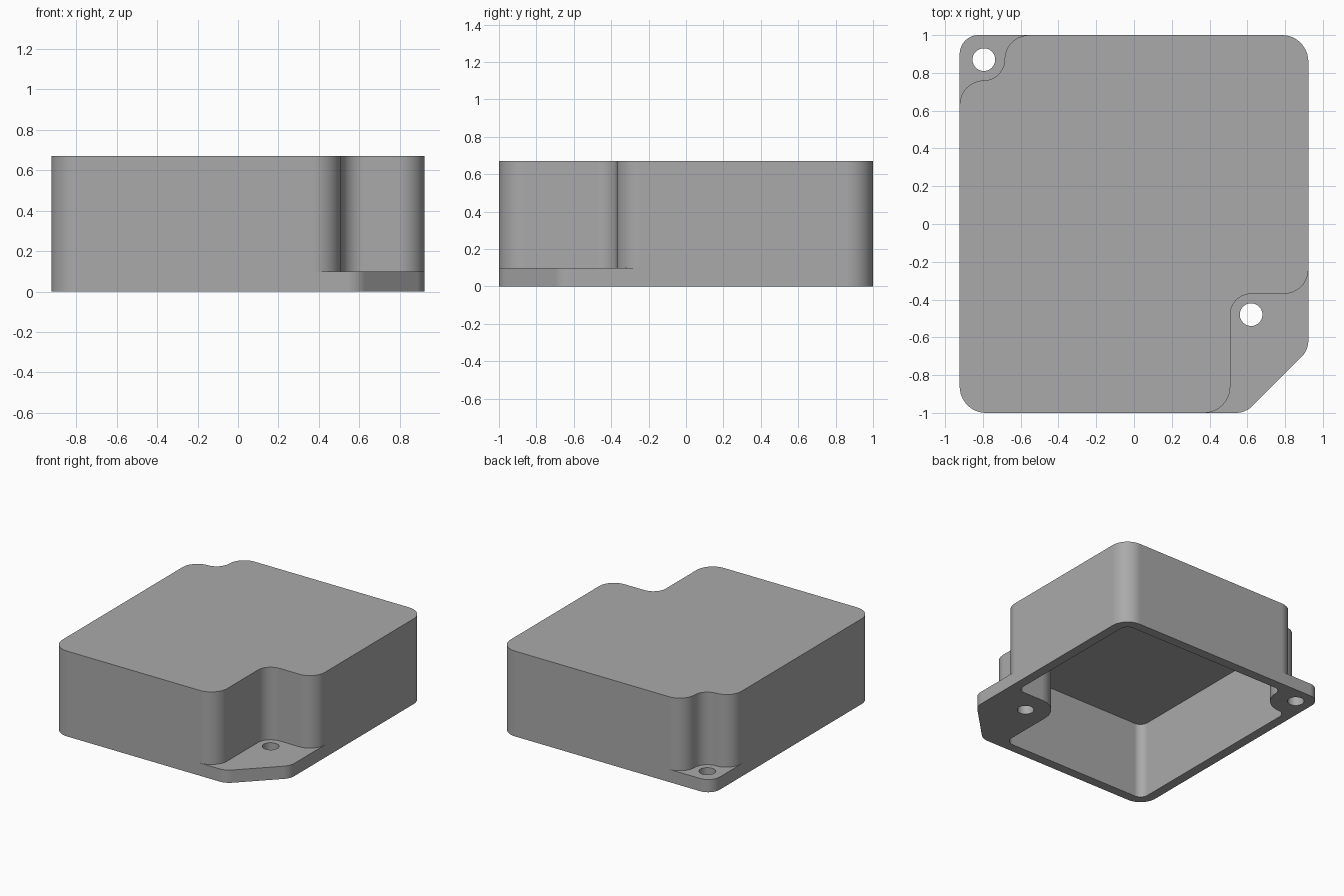
import bpy
import bmesh
import math
from mathutils import Vector

if "Cube" in bpy.data.objects:
    bpy.data.objects.remove(bpy.data.objects["Cube"])

W, L, H = 0.923, 1.0, 0.67      # half width, half length, height
FLANGE, WALL, ROOF = 0.10, 0.075, 0.065

grey = bpy.data.materials.new("plain grey")
grey.use_nodes = True
COLOR = (0.4, 0.4, 0.4, 1)
grey.diffuse_color = COLOR
grey.node_tree.nodes["Principled BSDF"].inputs["Base Color"].default_value = COLOR


def rounded(corners, segments=12):
    """Outline through (x, y, radius) corners, each rounded by an arc."""
    out = []
    for i, (x, y, r) in enumerate(corners):
        p = Vector((x, y))
        if r == 0:
            pts = [p]
        else:
            a = (Vector(corners[i - 1][:2]) - p).normalized()
            b = (Vector(corners[(i + 1) % len(corners)][:2]) - p).normalized()
            half = a.angle(b) / 2
            centre = p + (a + b).normalized() * (r / math.sin(half))
            start = p + a * (r / math.tan(half)) - centre
            end = p + b * (r / math.tan(half)) - centre
            sweep = math.atan2(start.cross(end), start.dot(end))
            pts = []
            for k in range(segments + 1):
                t = sweep * k / segments
                c, s = math.cos(t), math.sin(t)
                pts.append(centre + Vector((c * start.x - s * start.y,
                                            s * start.x + c * start.y)))
        out += [q for q in pts if not out or (q - out[-1]).length > 1e-4]
    return out


def prism(name, outline, z0, z1):
    bm = bmesh.new()
    face = bm.faces.new([bm.verts.new((p.x, p.y, z0)) for p in outline])
    top = bmesh.ops.extrude_face_region(bm, geom=[face])["geom"]
    bmesh.ops.translate(bm, vec=(0, 0, z1 - z0),
                        verts=[v for v in top if isinstance(v, bmesh.types.BMVert)])
    bmesh.ops.recalc_face_normals(bm, faces=bm.faces)
    mesh = bpy.data.meshes.new(name)
    bm.to_mesh(mesh)
    bm.free()
    mesh.materials.append(grey)
    ob = bpy.data.objects.new(name, mesh)
    bpy.context.collection.objects.link(ob)
    return ob


def inset(corners, d):
    """Move a counter-clockwise outline inward, keeping arcs concentric."""
    out = []
    for i, (x, y, r) in enumerate(corners):
        p = Vector((x, y))
        a = (p - Vector(corners[i - 1][:2])).normalized()
        b = (Vector(corners[(i + 1) % len(corners)][:2]) - p).normalized()
        n = Vector((-a.y - b.y, a.x + b.x)) * d
        out.append((x + n.x, y + n.y, r - d if a.cross(b) > 0 else r + d))
    return out


# Corners of the two screw recesses, running along the raised wall
FRONT = [(0.51, -L, 0.14), (0.51, -0.37, 0.11), (W, -0.37, 0.13)]
BACK = [(-0.685, L, 0.13), (-0.685, 0.76, 0.11), (-W, 0.76, 0.13)]

# Full footprint, with the chamfered front corner
housing = prism("housing", rounded([
    (-W, -L, 0.14), (0.59, -L, 0.12), (W, -0.667, 0.12),
    (W, L, 0.14), (-W, L, 0.10)]), 0, H)

# Recesses above the mounting flange
out = 1.3
front_cut = prism("front_recess_cutter", rounded(
    [(0.37, -out, 0), (0.37, -L, 0)] + FRONT +
    [(W, -0.24, 0), (out, -0.24, 0), (out, -out, 0)]), FLANGE, 1)
back_cut = prism("back_recess_cutter", rounded(
    [(-0.555, out, 0), (-0.555, L, 0)] + BACK +
    [(-W, 0.63, 0), (-out, 0.63, 0), (-out, out, 0)]), FLANGE, 1)

# Hollow underside that follows the raised wall
wall = [(-W, -L, 0.14)] + FRONT + [(W, L, 0.14)] + BACK
cavity = prism("cavity_cutter", rounded(inset(wall, WALL)), -0.5, H - ROOF)

# Screw holes through the flange
cutters = [front_cut, back_cut, cavity]
for x, y in [(0.62, -0.48), (-0.795, 0.87)]:
    circle = [Vector((x + 0.06 * math.cos(a), y + 0.06 * math.sin(a)))
              for a in (math.tau * k / 48 for k in range(48))]
    cutters.append(prism("screw_hole_cutter", circle, -0.5, 0.4))

bpy.ops.object.select_all(action='DESELECT')
bpy.context.view_layer.objects.active = housing
housing.select_set(True)
for cutter in cutters:
    cutter.hide_render = True
    mod = housing.modifiers.new("cut", 'BOOLEAN')
    mod.operation = 'DIFFERENCE'
    mod.solver = 'EXACT'
    mod.object = cutter
    bpy.ops.object.modifier_apply(modifier=mod.name)
    bpy.data.objects.remove(cutter)

bpy.ops.object.shade_smooth_by_angle(angle=math.radians(30))
weighted = housing.modifiers.new("even shading", 'WEIGHTED_NORMAL')
weighted.keep_sharp = True
